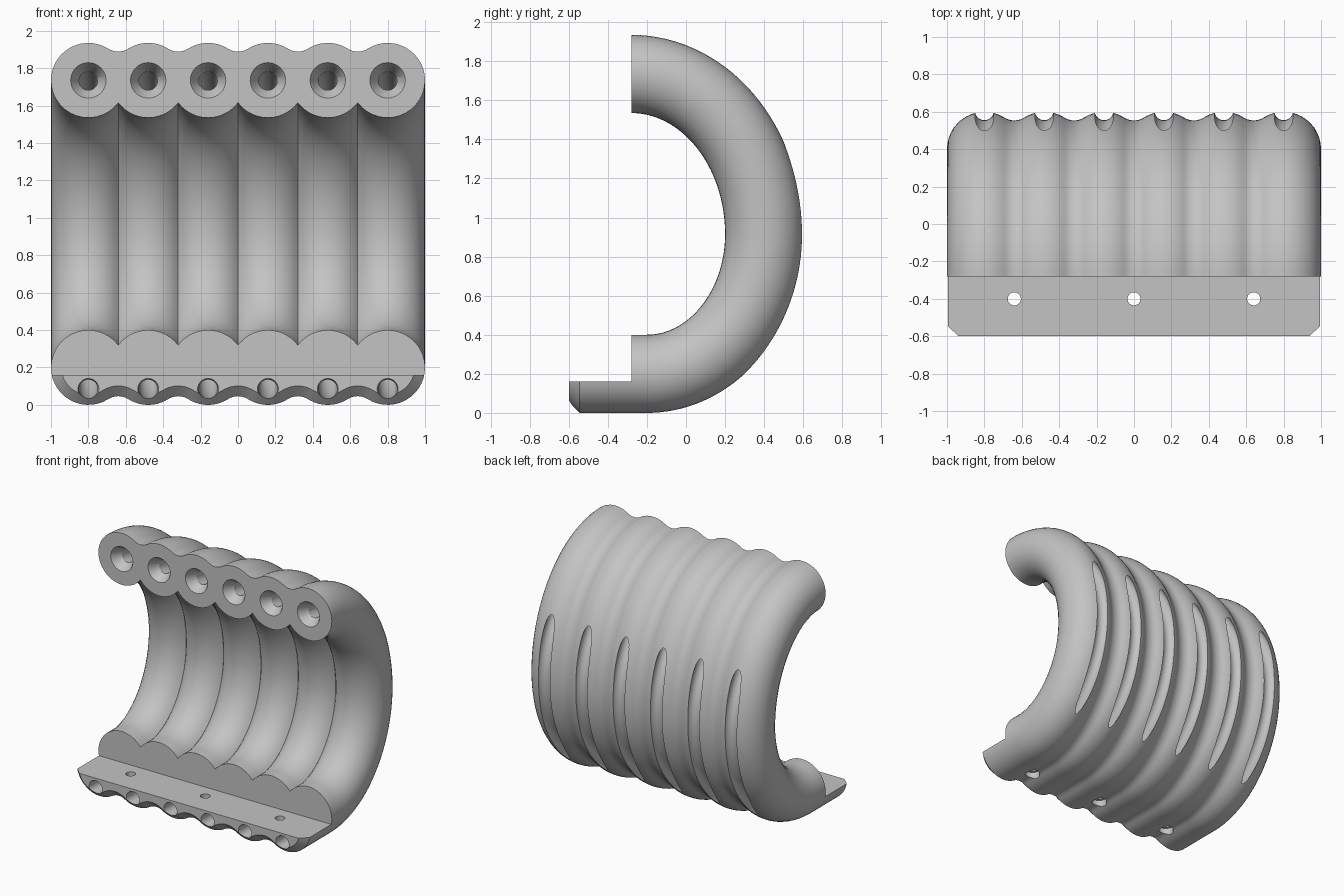
import bpy, bmesh
from math import sin, cos, pi, atan2, acos, hypot
from mathutils import Matrix, Vector

if "Cube" in bpy.data.objects:
    bpy.data.objects.remove(bpy.data.objects["Cube"], do_unlink=True)

R, STEP, COUNT, FILLET = 0.2, 0.32, 6, 0.1
TUBES = [(i - (COUNT - 1) / 2) * STEP for i in range(COUNT)]
MOUNTS = [-0.64, 0, 0.64]
FACE_Y, FRONT_Y, BACK = -0.28, -0.6, 0.4

grey = bpy.data.materials.new("plain grey")
grey.use_nodes = True
grey.diffuse_color = (0.55, 0.55, 0.55, 1)
grey.node_tree.nodes["Principled BSDF"].inputs["Base Color"].default_value = (0.55, 0.55, 0.55, 1)


def arc(cx, cy, r, a0, a1, n):
    return [(cx + r * cos(a0 + (a1 - a0) * k / n), cy + r * sin(a0 + (a1 - a0) * k / n))
            for k in range(1, n + 1)]


def row_section(inset=0.0):
    """Row of merged tubes: filleted valleys outside, sharp ones inside."""
    half = STEP / 2
    h = ((R + FILLET) ** 2 - half ** 2) ** 0.5
    a, b = atan2(h, half), acos(half / R)
    pts = []
    for i, x in enumerate(TUBES):
        first, last = i == 0, i == COUNT - 1
        pts += arc(x, 0, R - inset, pi if first else pi - a, 0 if last else a, 14)
        if not last:
            pts += arc(x + half, h, FILLET + inset, pi + a, 2 * pi - a, 10)
    for i in reversed(range(COUNT)):
        first, last = i == 0, i == COUNT - 1
        pts += arc(TUBES[i], 0, R, 0 if last else -b, -pi if first else b - pi, 14)
    return pts


def hook_path(y_low, z_low, y_back, z_mid, z_top, n=36):
    """Two quarter ellipses from the underside round the back to the top.
    Each entry is (y, z, outward normal y, outward normal z)."""
    out = []
    for k in range(-n, n + 1):
        t = k / n * pi / 2
        y0 = y_low if k < 0 else FACE_Y
        a, b = y_back - y0, (z_mid - z_low if k < 0 else z_top - z_mid)
        ny, nz = cos(t) / a, sin(t) / b
        m = hypot(ny, nz)
        out.append((y0 + a * cos(t), z_mid + b * sin(t), ny / m, nz / m))
    return out


def sweep(bm, sections, path):
    rings = [[bm.verts.new((x, y + n * ny, z + n * nz)) for x, n in sec]
             for sec, (y, z, ny, nz) in zip(sections, path)]
    count = len(rings[0])
    for r0, r1 in zip(rings, rings[1:]):
        for j in range(count):
            k = (j + 1) % count
            bm.faces.new((r0[j], r0[k], r1[k], r1[j]))
    bm.faces.new(rings[0])
    bm.faces.new(rings[-1])


def cone(bm, start, end, r0, r1):
    p, q = Vector(start), Vector(end)
    turn = (q - p).to_track_quat('Z', 'Y').to_matrix().to_4x4()
    bmesh.ops.create_cone(bm, cap_ends=True, segments=32, radius1=r0, radius2=r1,
                          depth=(q - p).length, matrix=Matrix.Translation((p + q) / 2) @ turn)


def finish(bm, name):
    bmesh.ops.recalc_face_normals(bm, faces=bm.faces)
    mesh = bpy.data.meshes.new(name)
    bm.to_mesh(mesh)
    bm.free()
    mesh.materials.append(grey)
    obj = bpy.data.objects.new(name, mesh)
    bpy.context.collection.objects.link(obj)
    return obj


def cut(target, bm, name):
    cutter = finish(bm, name)
    cutter.hide_render = True
    mod = target.modifiers.new(name, 'BOOLEAN')
    mod.operation, mod.solver, mod.object = 'DIFFERENCE', 'EXACT', cutter
    bpy.context.view_layer.objects.active = target
    bpy.ops.object.modifier_apply(modifier=name)
    bpy.data.objects.remove(cutter, do_unlink=True)


# Ribbed hook body, with a chamfered front end on its lower lip
CHAMFER = 0.055
path = [(FRONT_Y, R, 0, -1), (FRONT_Y + CHAMFER, R, 0, -1)]
path += hook_path(-0.2, R, BACK, 0.915, 1.735)
full = row_section()
bm = bmesh.new()
sweep(bm, [row_section(CHAMFER)] + [full] * (len(path) - 1), path)
body = finish(bm, "ribbed_hook_body")

# Flat shelf on the lower lip
bm = bmesh.new()
bmesh.ops.create_cube(bm, size=1, matrix=Matrix.Translation((0, FACE_Y - 0.5, 0.46))
                      @ Matrix.Diagonal((3, 1, 0.6, 1)))
cut(body, bm, "shelf_cutter")

# Curved channels that break out along the back, plus mounting holes
bm = bmesh.new()
channel = [(-0.7, 0.085, 0, -1)] + hook_path(-0.2, 0.085, 0.605, 0.9, 1.735) + [(-0.4, 1.735, 0, 1)]
for x in TUBES:
    sweep(bm, [arc(x, 0, 0.05, 0, 2 * pi, 28)] * len(channel), channel)
for x in MOUNTS:
    cone(bm, (x, -0.4, -0.1), (x, -0.4, 0.3), 0.035, 0.035)
cut(body, bm, "channel_cutter")

# Countersinks at both channel mouths and recesses under the mounting holes
bm = bmesh.new()
for x in TUBES:
    cone(bm, (x, FACE_Y - 0.02, 1.735), (x, FACE_Y + 0.08, 1.735), 0.107, 0.046)
    cone(bm, (x, FRONT_Y - 0.02, 0.085), (x, FRONT_Y + 0.03, 0.085), 0.063, 0.046)
for x in MOUNTS:
    cone(bm, (x, -0.4, -0.1), (x, -0.4, 0.085), 0.055, 0.055)
cut(body, bm, "countersink_cutter")

bpy.ops.object.select_all(action='DESELECT')
body.select_set(True)
bpy.context.view_layer.objects.active = body
bpy.ops.object.shade_smooth_by_angle(angle=pi / 6)
